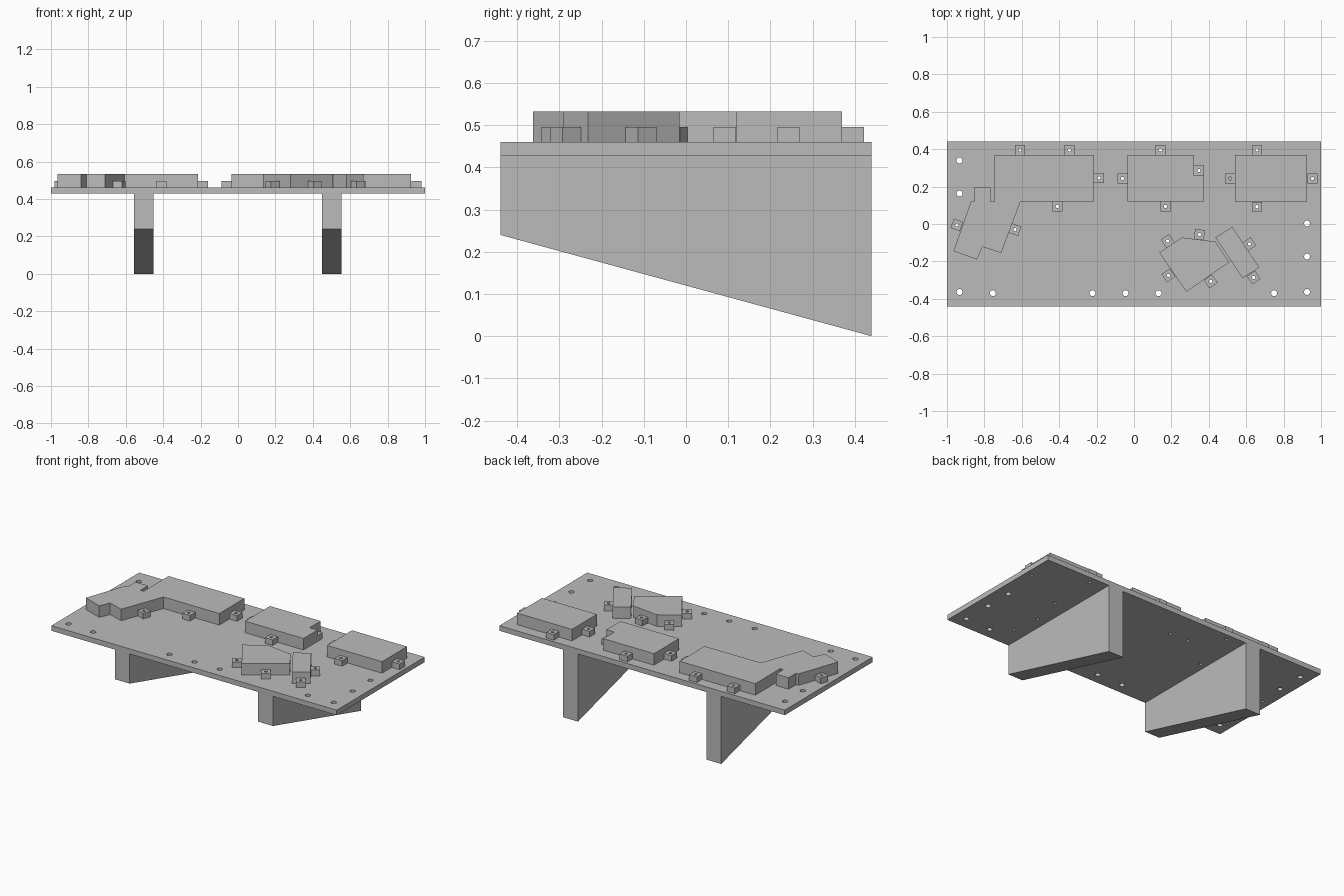
import bpy, bmesh, math
from mathutils import Matrix, Vector

if "Cube" in bpy.data.objects:
    bpy.data.objects.remove(bpy.data.objects["Cube"])

grey = bpy.data.materials.new("plain grey")
grey.use_nodes = True
grey.diffuse_color = (0.5, 0.5, 0.5, 1)
grey.node_tree.nodes["Principled BSDF"].inputs["Base Color"].default_value = grey.diffuse_color

PLATE_BOTTOM, PLATE_TOP = 0.428, 0.46
TAB_TOP, BLOCK_TOP = 0.496, 0.533
TAB_SIZE = 0.053


def make_object(name, bm, material=grey):
    bmesh.ops.recalc_face_normals(bm, faces=bm.faces)
    mesh = bpy.data.meshes.new(name)
    bm.to_mesh(mesh)
    bm.free()
    obj = bpy.data.objects.new(name, mesh)
    bpy.context.collection.objects.link(obj)
    if material:
        mesh.materials.append(material)
    return obj


def add_prism(bm, base, offset):
    """Extrude a flat outline by an offset vector."""
    face = bm.faces.new([bm.verts.new(p) for p in base])
    moved = bmesh.ops.extrude_face_region(bm, geom=[face], use_keep_orig=True)["geom"]
    bmesh.ops.translate(bm, vec=Vector(offset),
                        verts=[g for g in moved if isinstance(g, bmesh.types.BMVert)])


def block(name, outline):
    bm = bmesh.new()
    add_prism(bm, [(x, y, PLATE_TOP) for x, y in outline], (0, 0, BLOCK_TOP - PLATE_TOP))
    return make_object(name, bm)


def rectangle(x0, x1, y0, y1):
    return [(x0, y0), (x1, y0), (x1, y1), (x0, y1)]


def tab_group(name, tabs):
    """Small square screw tabs; each entry is x, y and a turn in degrees."""
    bm = bmesh.new()
    height = TAB_TOP - PLATE_TOP
    for x, y, turn in tabs:
        place = (Matrix.Translation((x, y, PLATE_TOP + height / 2))
                 @ Matrix.Rotation(math.radians(turn), 4, "Z")
                 @ Matrix.Diagonal((TAB_SIZE, TAB_SIZE, height, 1)))
        bmesh.ops.create_cube(bm, size=1, matrix=place)
    return make_object(name, bm)


def drill(name, obj, points, radius):
    """Cut vertical round holes through an object."""
    bm = bmesh.new()
    for x, y in points:
        bmesh.ops.create_cone(bm, cap_ends=True, segments=20, radius1=radius, radius2=radius,
                              depth=0.3, matrix=Matrix.Translation((x, y, PLATE_TOP)))
    cutter = make_object(name, bm, None)
    cutter.hide_render = True
    cutter.hide_viewport = True
    cutter.display_type = "WIRE"
    cut = obj.modifiers.new("holes", "BOOLEAN")
    cut.operation = "DIFFERENCE"
    cut.solver = "EXACT"
    cut.object = cutter


# Base plate
bm = bmesh.new()
add_prism(bm, [(x, y, PLATE_BOTTOM) for x, y in rectangle(-1, 1, -0.44, 0.44)],
          (0, 0, PLATE_TOP - PLATE_BOTTOM))
plate = make_object("base_plate", bm)

# Two wedge-shaped legs under the plate
profile = [(-0.44, 0.24), (0.44, 0), (0.44, PLATE_BOTTOM), (-0.44, PLATE_BOTTOM)]
for side, x in (("right", -0.555), ("left", 0.449)):
    bm = bmesh.new()
    add_prism(bm, [(x, y, z) for y, z in profile], (0.104, 0, 0))
    make_object(side + "_leg", bm)

# Raised blocks
block("bent_block", [(-.745, .37), (-.215, .37), (-.215, .12), (-.607, .12), (-.71, -.155),
                     (-.81, -.122), (-.84, -.19), (-.965, -.145), (-.872, .12), (-.745, .12)])
block("small_side_block", rectangle(-.855, -.767, .12, .195))
block("notched_block", [(-.035, .37), (.32, .37), (.32, .26), (.375, .26), (.375, .12), (-.035, .12)])
block("corner_block", rectangle(.54, .925, .12, .37))
block("five_sided_block", [(.135, -.152), (.255, -.072), (.435, -.094), (.508, -.205), (.28, -.363)])
block("slanted_block", [(.435, -.072), (.525, -.016), (.67, -.232), (.58, -.29)])

# Screw tabs around each block
tab_sets = {
    "bent_block_tabs": [(-.61, .396, 0), (-.345, .396, 0), (-.187, .246, 0), (-.41, .094, 0),
                        (-.947, -.005, -20), (-.636, -.03, -20)],
    "notched_block_tabs": [(.142, .396, 0), (.348, .286, 0), (-.061, .243, 0), (.168, .094, 0)],
    "corner_block_tabs": [(.657, .396, 0), (.513, .243, 0), (.954, .243, 0), (.657, .092, 0)],
    "five_sided_block_tabs": [(.18, -.091, 34), (.35, -.056, -7), (.184, -.275, 35), (.41, -.307, 35)],
    "slanted_block_tabs": [(.617, -.107, 34), (.64, -.286, 34)],
}
screw_points = []
for name, tabs in tab_sets.items():
    points = [(x, y) for x, y, turn in tabs]
    drill(name + "_hole_cutter", tab_group(name, tabs), points, 0.009)
    screw_points += points

# Screw holes and larger mounting holes through the plate
drill("screw_hole_cutter", plate, screw_points, 0.009)
mounting_points = [(-.933, .34), (-.933, .163), (-.933, -.363), (-.755, -.37), (-.222, -.37),
                   (-.045, -.37), (.131, -.37), (.749, -.37), (.925, -.363), (.925, -.174), (.925, .003)]
drill("mounting_hole_cutter", plate, mounting_points, 0.016)
